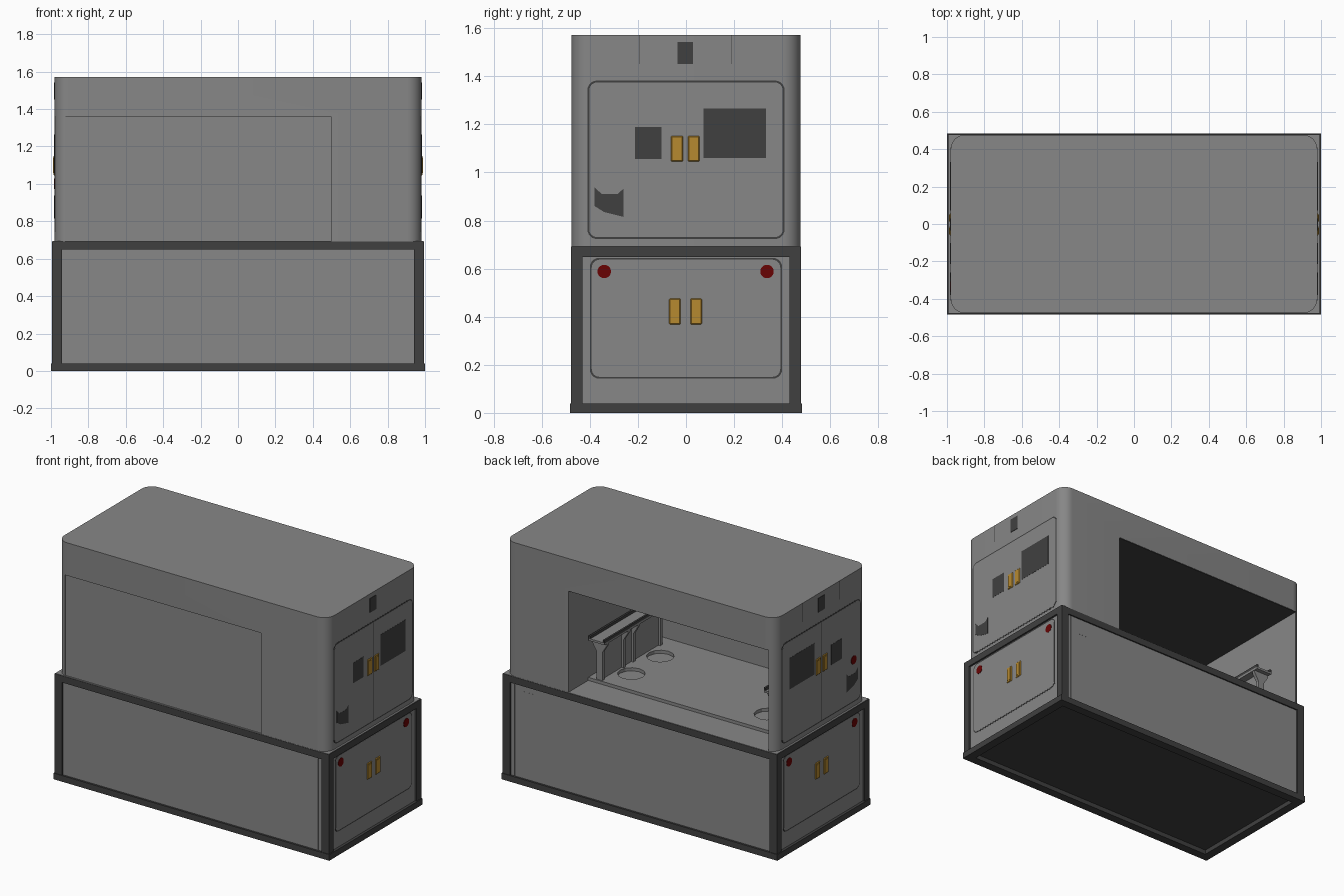
import bpy, bmesh, math
from mathutils import Vector

if "Cube" in bpy.data.objects:
    bpy.data.objects.remove(bpy.data.objects["Cube"])


def material(name, r, g, b):
    m = bpy.data.materials.new(name)
    m.diffuse_color = (r, g, b, 1)
    m.use_nodes = True
    m.node_tree.nodes["Principled BSDF"].inputs["Base Color"].default_value = m.diffuse_color
    return m


GREY = material("panel grey", 0.241, 0.241, 0.241)
DARK = material("dark frame", 0.051, 0.051, 0.051)
GOLD = material("gold handle", 0.47, 0.255, 0.03)
RED = material("red lamp", 0.14, 0.001, 0.001)


def finish(bm, name, mat):
    bmesh.ops.recalc_face_normals(bm, faces=bm.faces)
    me = bpy.data.meshes.new(name)
    bm.to_mesh(me)
    bm.free()
    if mat:
        me.materials.append(mat)
    ob = bpy.data.objects.new(name, me)
    bpy.context.collection.objects.link(ob)
    return ob


def box(name, x0, x1, y0, y1, z0, z1, mat, bevel=0):
    bm = bmesh.new()
    bmesh.ops.create_cube(bm, size=1)
    for v in bm.verts:
        v.co = Vector((x0 + (v.co.x + .5) * (x1 - x0), y0 + (v.co.y + .5) * (y1 - y0),
                       z0 + (v.co.z + .5) * (z1 - z0)))
    if bevel:
        bmesh.ops.bevel(bm, geom=bm.edges[:], offset=bevel, segments=1, affect='EDGES')
    return finish(bm, name, mat)


def outline(a0, a1, b0, b1, radii, n=6):
    # rounded rectangle, radii listed from the (a1, b1) corner anticlockwise
    pts = []
    for i, (a, b, sa, sb) in enumerate(((a1, b1, 1, 1), (a0, b1, -1, 1), (a0, b0, -1, -1), (a1, b0, 1, -1))):
        r = radii[i]
        if r == 0:
            pts.append((a, b))
            continue
        for k in range(n + 1):
            t = math.pi / 2 * (i + k / n)
            pts.append((a - sa * r + r * math.cos(t), b - sb * r + r * math.sin(t)))
    return pts


def prism(name, pts, lo, hi, axis, mat):
    def place(a, b, c):
        return (c, a, b) if axis == 'x' else (a, c, b) if axis == 'y' else (a, b, c)
    bm = bmesh.new()
    low = [bm.verts.new(place(a, b, lo)) for a, b in pts]
    top = [bm.verts.new(place(a, b, hi)) for a, b in pts]
    bm.faces.new(low)
    bm.faces.new(top)
    for i in range(len(pts)):
        j = (i + 1) % len(pts)
        bm.faces.new((low[i], low[j], top[j], top[i]))
    return finish(bm, name, mat)


def circle(a, b, r, n=24):
    return [(a + r * math.cos(2 * math.pi * i / n), b + r * math.sin(2 * math.pi * i / n)) for i in range(n)]


def cut(ob, cutter):
    cutter.hide_render = True
    bpy.context.view_layer.objects.active = ob
    m = ob.modifiers.new("cut", 'BOOLEAN')
    m.object = cutter
    m.operation = 'DIFFERENCE'
    m.solver = 'EXACT'
    bpy.ops.object.modifier_apply(modifier=m.name)
    bpy.data.objects.remove(cutter)


# ---- lower cabinet: dark frame around inset grey panels
for sx in (-1, 1):
    for sy in (-1, 1):
        xs, ys = sorted((sx * .94, sx * .994)), sorted((sy * .43, sy * .479))
        box("corner_post", *xs, *ys, .03, .69, DARK)


def ring(name, w, d, bar, z0, z1):
    ob = box(name, -w, w, -d, d, z0, z1, DARK)
    cut(ob, box("ring_cutter", -w + bar, w - bar, -d + bar, d - bar, z0 - .1, z1 + .1, None))


ring("base_frame", 1.0, .483, .058, 0, .04)
ring("top_frame", .994, .479, .05, .648, .692)
box("lower_body", -.982, .982, -.467, .467, .034, .67, GREY)
box("underside_plate", -.945, .945, -.43, .43, .03, .036, DARK)
box("cabinet_top", -.992, .992, -.477, .477, .688, .6945, GREY)

# side panels of the cabinet with a narrow end strip
for sy in (-1, 1):
    for x0, x1 in ((-.94, .911), (.915, .94)):
        box("side_panel", x0, x1, *sorted((sy * .46, sy * .470)), .04, .648, GREY)
box("back_vent", .78, .86, .465, .4708, .54, .61, GREY)

# ---- upper housing with a deep bay open at the back
shell = prism("upper_housing", outline(-.98, .98, -.476, .476, [.075] * 4, 10), .69, 1.572, 'z', GREY)
cut(shell, box("bay_cutter", -.93, .52, -.447, .7, .60, 1.36, None))
cut(shell, box("front_recess_cutter", -.925, .50, -.6, -.466, .60, 1.357, None))
box("bay_ceiling", -.93, .52, -.447, .474, 1.357, 1.362, DARK)

# ---- bay floor with round wells
floor = box("bay_floor", -.93, .52, -.447, .27, .685, .715, GREY)
for x in (.34, -.65):
    for y in (.08, -.22):
        cut(floor, prism("well_cutter", circle(x, y, .083, 12), .6, .8, 'z', None))

# ---- two support rails inside the bay, mirrored about its centre
for s in (-1, 1):
    cx = -.19 + s * .635
    box("rail_web", cx - .008, cx + .008, -.36, .25, .69, .97, GREY)
    box("rail_tray", cx - .058, cx + .058, -.37, .29, .968, .982, GREY)
    for e in (-1, 1):
        box("rail_lip", *sorted((cx + e * .046, cx + e * .058)), -.37, .29, .98, 1.0, DARK)
    # T shaped posts with flared heads
    half = [(.022, .69), (.022, .90), (.055, .955), (.055, .97)]
    tee = [(cx + a, b) for a, b in half] + [(cx - a, b) for a, b in reversed(half)]
    for y in (.24, .02, -.08, -.36):
        prism("rail_post", tee, y, y + .022, 'y', GREY)


# ---- both ends: double doors, handles, lamps and plates
def doors(side, wall, w, z0, z1, r):
    def span(a, b):
        return sorted((side * (wall + a), side * (wall + b)))
    prism("door_seam", outline(-w, w, z0, z1, [r] * 4), *span(-.01, .0008), 'x', DARK)
    g = .008
    prism("door_leaf", outline(.001, w - g, z0 + g, z1 - g, [r - g, 0, 0, r - g]), *span(-.005, .0016), 'x', GREY)
    prism("door_leaf", outline(-w + g, -.001, z0 + g, z1 - g, [0, r - g, r - g, 0]), *span(-.005, .0016), 'x', GREY)


def handle(side, wall, y0, y1, z0, z1):
    xs = sorted((side * (wall - .004), side * (wall + .005)))
    box("door_handle", *xs, y0, y1, z0, z1, GOLD, .004)
    xs = sorted((side * (wall + .003), side * (wall + .0065)))
    box("handle_grip", *xs, y0 + .009, y1 - .009, z0 + .012, z1 - .012, GOLD)


def lamp(side, wall, y, z):
    prism("red_lamp", circle(y, z, .028), *sorted((side * (wall - .002), side * (wall + .002))), 'x', RED)


for s in (-1, 1):
    doors(s, .98, .41, .723, 1.382, .04)
    doors(s, .982, .40, .142, .645, .04)
    for y0, y1 in ((-.062, -.012), (.008, .056)):
        handle(s, .9815, y0, y1, 1.045, 1.152)
    for y0, y1 in ((-.07, -.022), (.018, .066)):
        handle(s, .9835, y0, y1, .368, .475)
    for y in (-.34, .337):
        lamp(s, .9835, y, .588)
    # dark information plates
    for y0, y1, z0, z1 in ((.073, .332, 1.06, 1.265), (-.213, -.102, 1.055, 1.188), (-.036, .03, 1.45, 1.543)):
        box("dark_plate", *sorted((s * .978, s * .9826)), y0, y1, z0, z1, DARK)
    tag = [(-.38, .937), (-.38, .86), (-.34, .835), (-.26, .815), (-.26, .932), (-.285, .91), (-.35, .91)]
    prism("small_tag", tag, *sorted((s * .978, s * .9826)), 'x', DARK)
    # top access cover lines
    for y in (-.193, .19):
        box("cover_line", *sorted((s * .975, s * .9804)), y - .001, y + .001, 1.45, 1.572, DARK)
lamp(-1, .9816, -.335, 1.0)

# ---- smooth the rounded parts, keep hard edges
for ob in bpy.data.objects:
    ob.select_set(ob.name.startswith(("upper_housing", "door_leaf", "door_seam", "red_lamp")))
bpy.context.view_layer.objects.active = shell
bpy.ops.object.shade_smooth_by_angle(angle=math.radians(30))
